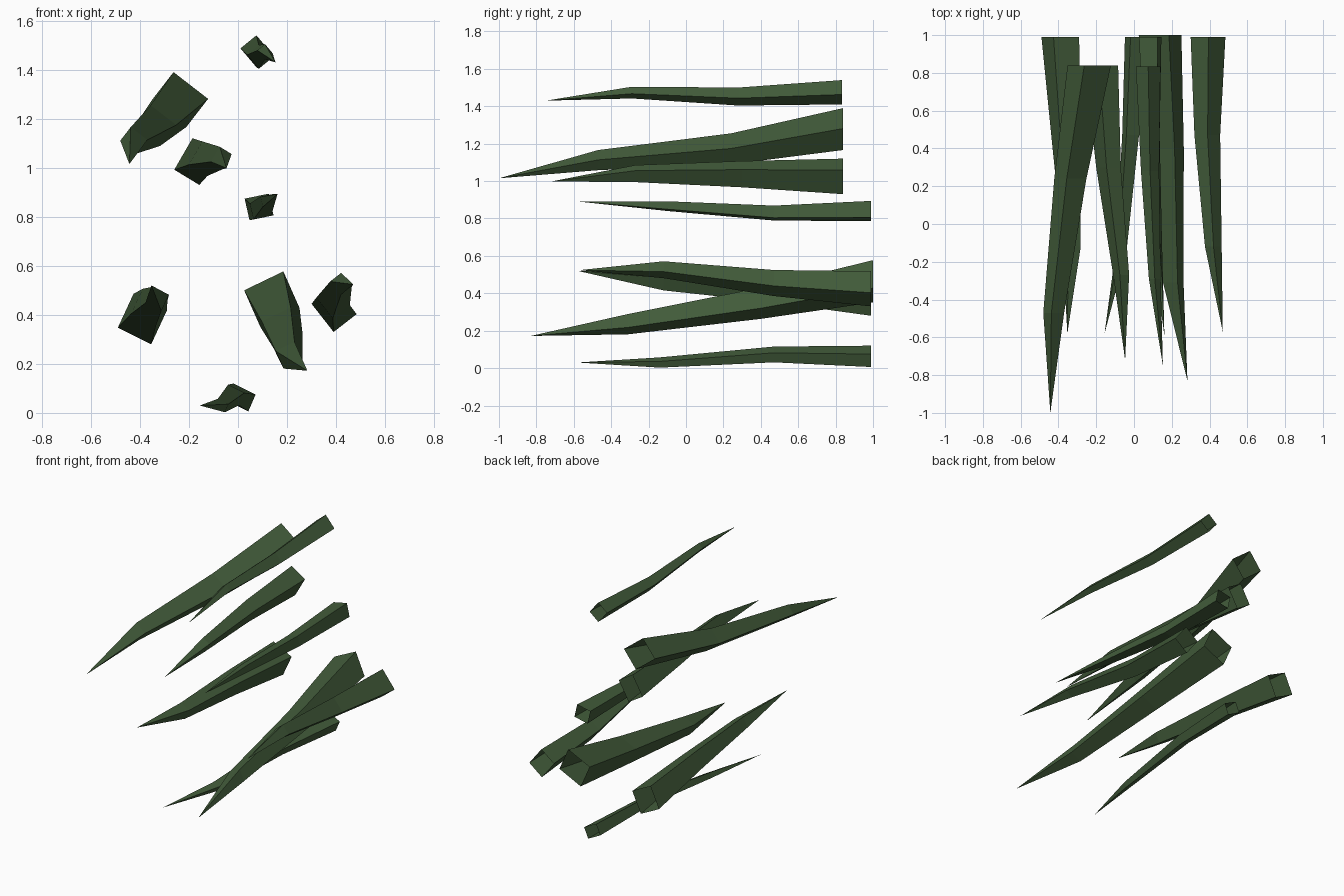
import bpy, bmesh

if "Cube" in bpy.data.objects:
    bpy.data.objects.remove(bpy.data.objects["Cube"])

green = bpy.data.materials.new("dark_green")
green.diffuse_color = (0.054, 0.105, 0.042, 1)
green.use_nodes = True
green.node_tree.nodes["Principled BSDF"].inputs["Base Color"].default_value = green.diffuse_color

RING_SCALES = (1.0, 0.74, 0.48)   # taper of the square section towards the tip


def spike(name, rings, tip, u, v):
    """Four-sided bent spike, open at the back. u, v: half diagonals (x, z) of the back ring."""
    bm = bmesh.new()
    loops = []
    for (x, y, z), s in zip(rings, RING_SCALES):
        corners = [u, v, (-u[0], -u[1]), (-v[0], -v[1])]
        loops.append([bm.verts.new((x + a * s, y, z + b * s)) for a, b in corners])
    point = bm.verts.new(tip)
    for i in range(4):
        j = (i + 1) % 4
        for a, b in zip(loops, loops[1:]):
            bm.faces.new((a[i], a[j], b[j], b[i]))
        bm.faces.new((loops[-1][i], loops[-1][j], point))
    # face normals away from the spike's axis
    bmesh.ops.recalc_face_normals(bm, faces=bm.faces)
    f = bm.faces[:][0]
    f.normal_update()
    c = f.calc_center_median()
    mid_x = (rings[0][0] + rings[1][0]) / 2
    mid_z = (rings[0][2] + rings[1][2]) / 2
    if f.normal.x * (c.x - mid_x) + f.normal.z * (c.z - mid_z) < 0:
        bmesh.ops.reverse_faces(bm, faces=bm.faces[:])
    mesh = bpy.data.meshes.new(name)
    bm.to_mesh(mesh)
    bm.free()
    mesh.materials.append(green)
    bpy.context.collection.objects.link(bpy.data.objects.new(name, mesh))


# upper group, starting at y = 0.84
spike("spike_top", [(.075, .835, 1.475), (.085, .28, 1.452), (.11, -.29, 1.473)],
      (.153, -.75, 1.43), (0, .065), (-.065, .012))
spike("spike_upper_left", [(-.237, .84, 1.278), (-.337, .24, 1.172), (-.425, -.47, 1.112)],
      (-.443, -1.0, 1.015), (-.026, .112), (-.115, -.003))
spike("spike_upper_middle", [(-.172, .84, 1.025), (-.135, .3, 1.037), (-.068, -.27, 1.04)],
      (-.047, -.72, .998), (-.014, .095), (-.088, -.033))

# lower group, starting at y = 1
spike("spike_centre", [(.086, .99, .84), (.092, .47, .829), (.12, -.1, .866)],
      (.161, -.59, .892), (-.039, -.054), (.059, -.034))
spike("spike_lower_left", [(-.39, .99, .383), (-.362, .45, .43), (-.33, -.12, .465)],
      (-.353, -.58, .52), (-.1, -.035), (.036, -.103))
spike("spike_lower_middle", [(.138, 1.0, .464), (.18, .4, .347), (.208, -.31, .235)],
      (.283, -.83, .172), (-.113, .036), (.047, .113))
spike("spike_lower_right", [(.392, .99, .424), (.388, .47, .455), (.42, -.12, .526)],
      (.47, -.57, .524), (-.092, .021), (-.002, -.094))
spike("spike_bottom", [(.012, .99, .063), (-.018, .47, .073), (-.068, -.14, .03)],
      (-.156, -.58, .03), (-.03, .057), (.06, .012))
